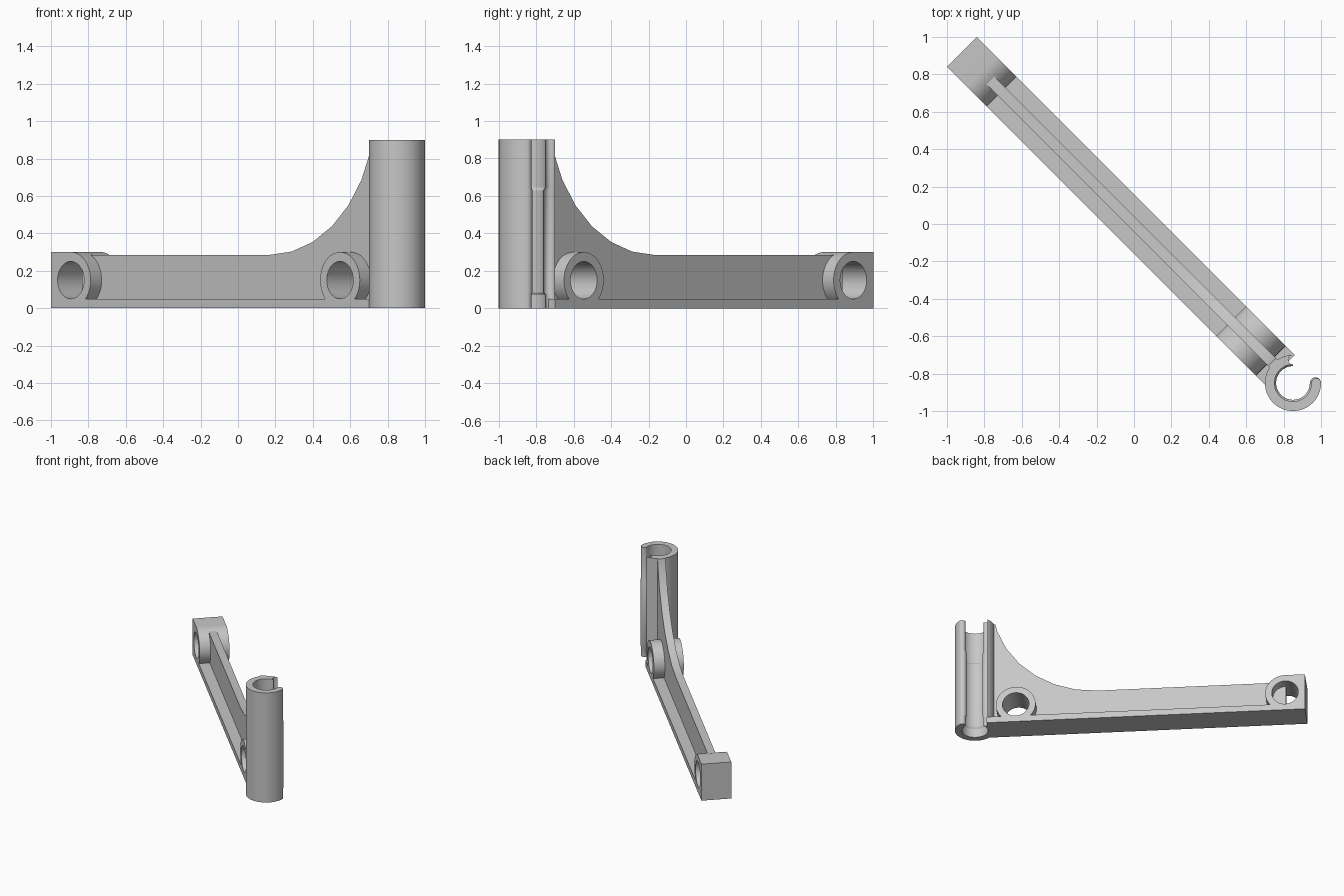
import bpy, bmesh
from math import sin, cos, radians, sqrt
from mathutils import Matrix

cube = bpy.data.objects.get("Cube")
if cube:
    bpy.data.objects.remove(cube, do_unlink=True)

grey = bpy.data.materials.new("plain grey")
grey.use_nodes = True
grey.diffuse_color = (0.57, 0.57, 0.57, 1)
grey.node_tree.nodes["Principled BSDF"].inputs["Base Color"].default_value = (0.57, 0.57, 0.57, 1)

# Parts are laid out along u (length), v (width), z, then turned onto the diagonal
TURN = Matrix.Rotation(radians(-45), 4, 'Z')
HALF_W = 0.113
U_END = -1.301
TUBE_U = 1.202
BOSS_R, HOLE_R, BOSS_Z = 0.15, 0.10, 0.15
BOSSES = (U_END + BOSS_R, 0.884)


def loft(name, sections):
    """Solid through closed rings with equal point counts."""
    bm = bmesh.new()
    rings = [[bm.verts.new(p) for p in s] for s in sections]
    n = len(rings[0])
    for a, b in zip(rings, rings[1:]):
        for i in range(n):
            j = (i + 1) % n
            bm.faces.new((a[i], a[j], b[j], b[i]))
    bm.faces.new(rings[0])
    bm.faces.new(rings[-1])
    bmesh.ops.recalc_face_normals(bm, faces=bm.faces)
    bm.transform(TURN)
    mesh = bpy.data.meshes.new(name)
    bm.to_mesh(mesh)
    bm.free()
    mesh.materials.append(grey)
    ob = bpy.data.objects.new(name, mesh)
    bpy.context.collection.objects.link(ob)
    return ob


def plate(name, outline, half):
    """Side outline in (u, z) extruded across the width."""
    return loft(name, [[(u, v, z) for u, z in outline] for v in (-half, half)])


def arc(cu, cz, r, a0, a1, steps):
    return [(cu + r * cos(radians(a0 + (a1 - a0) * i / steps)),
             cz + r * sin(radians(a0 + (a1 - a0) * i / steps))) for i in range(steps + 1)]


def activate(ob):
    bpy.ops.object.select_all(action='DESELECT')
    ob.select_set(True)
    bpy.context.view_layer.objects.active = ob


def drill(ob, u):
    """Cross hole through a part."""
    cutter = plate("hole_cutter", arc(u, BOSS_Z, HOLE_R, 0, 360, 48)[:-1], 0.3)
    cutter.hide_render = True
    activate(ob)
    mod = ob.modifiers.new("hole", 'BOOLEAN')
    mod.operation = 'DIFFERENCE'
    mod.solver = 'EXACT'
    mod.object = cutter
    bpy.ops.object.modifier_apply(modifier=mod.name)
    bpy.data.objects.remove(cutter, do_unlink=True)


# Flat base strip
base_end = TUBE_U - sqrt(BOSS_R ** 2 - HALF_W ** 2)
base = plate("base_strip", [(U_END, 0), (base_end, 0), (base_end, 0.05), (U_END, 0.05)], HALF_W)

# Thin upright web sweeping up to the tube
sweep = arc(0.27, 1.085, 0.80, -90, -18, 6)
web = plate("web", [(BOSSES[0], 0.02), (1.09, 0.02), (1.09, 0.9), (1.044, 0.9)]
            + sweep[::-1] + [(BOSSES[0], 0.285)], 0.03)

# Far end block with a rounded inner side
end_block = plate("end_block", [(U_END, 0)] + arc(BOSSES[0], BOSS_Z, BOSS_R, -90, 90, 24)
                  + [(U_END, 0.3)], HALF_W)

# Round boss next to the tube
boss = plate("round_boss", arc(BOSSES[1], BOSS_Z, BOSS_R, 0, 360, 48)[:-1], HALF_W)

for part, u in ((end_block, BOSSES[0]), (boss, BOSSES[1]), (web, BOSSES[1])):
    drill(part, u)


# Open tube with rounded lips and a slightly narrower middle bore
def tube_section(z, bore):
    mid, lip = (BOSS_R + bore) / 2, (BOSS_R - bore) / 2
    pts = arc(TUBE_U, 0, BOSS_R, 135, 405, 48)
    tip_u, tip_v = TUBE_U + mid * cos(radians(45)), mid * sin(radians(45))
    pts += arc(tip_u, tip_v, lip, 45, 225, 10)[1:-1]
    pts += arc(TUBE_U, 0, bore, 405, 135, 48)
    tip_u = TUBE_U - mid * cos(radians(45))
    pts += arc(tip_u, tip_v, lip, -45, -225, 10)[1:-1]
    return [(u, v, z) for u, v in pts]


WIDE, NARROW = 0.099, 0.090
tube = loft("clip_tube", [tube_section(z, r) for z, r in (
    (0, WIDE), (0.07, WIDE), (0.085, NARROW), (0.63, NARROW), (0.645, WIDE), (0.9, WIDE))])

for ob in (base, web, end_block, boss, tube):
    activate(ob)
    bpy.ops.object.shade_smooth_by_angle(angle=radians(30))
